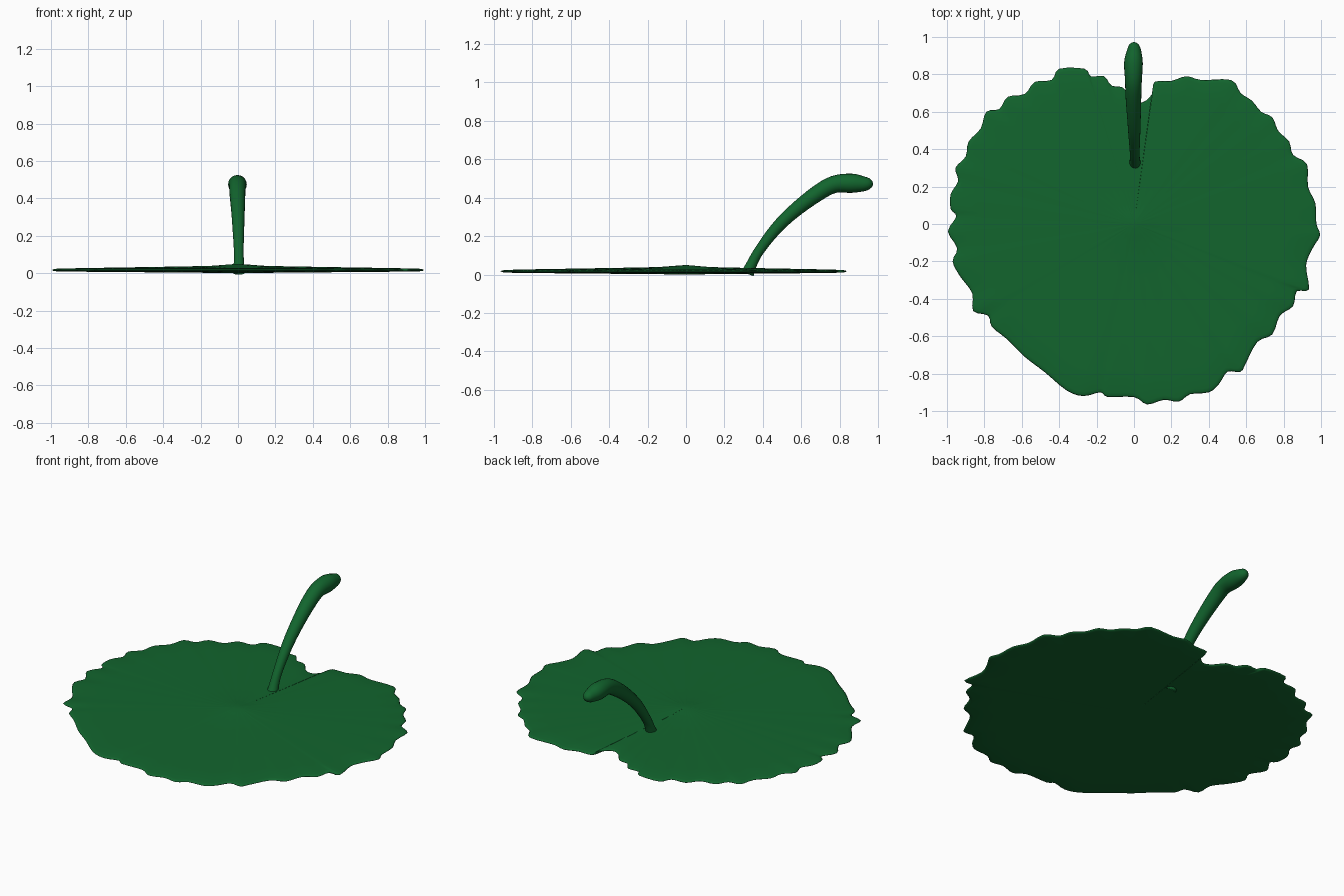
import bpy, bmesh, math
from mathutils import Vector

if "Cube" in bpy.data.objects:
    bpy.data.objects.remove(bpy.data.objects["Cube"])

green = bpy.data.materials.new("leaf_green")
green.diffuse_color = (0.006, 0.13, 0.027, 1)
green.use_nodes = True
green.node_tree.nodes["Principled BSDF"].inputs["Base Color"].default_value = green.diffuse_color

# Ragged leaf outline seen from above, clockwise from the notch
OUTLINE = [
    (.045, .65), (.10, .70), (.11, .76), (.20, .765), (.28, .79), (.36, .77), (.52, .77), (.57, .70),
    (.63, .66), (.68, .60), (.74, .57), (.77, .50), (.83, .44), (.85, .37), (.925, .32), (.93, .20),
    (.97, .11), (.975, 0), (.995, -.06), (.955, -.13), (.92, -.22), (.935, -.35), (.87, -.36), (.85, -.44),
    (.78, -.49), (.74, -.59), (.66, -.63), (.60, -.74), (.57, -.79), (.50, -.79), (.455, -.855), (.40, -.90),
    (.30, -.91), (.24, -.95), (.16, -.94), (.07, -.965), (0, -.925), (-.14, -.925), (-.18, -.90), (-.27, -.92),
    (-.36, -.89), (-.48, -.79), (-.585, -.71), (-.68, -.615), (-.76, -.55), (-.78, -.49), (-.86, -.465), (-.865, -.37),
    (-.93, -.28), (-.97, -.20), (-.945, -.13), (-.995, -.04), (-.95, .04), (-.98, .08), (-.98, .16), (-.94, .23),
    (-.955, .30), (-.90, .36), (-.885, .44), (-.82, .51), (-.79, .60), (-.72, .615), (-.675, .68), (-.585, .695),
    (-.53, .76), (-.44, .77), (-.40, .83), (-.265, .83), (-.23, .79), (-.16, .79), (-.12, .74), (-.06, .73),
    (-.01, .67)]

# Stem centre line and thickness: x, y, z, radius
STEM = [(.006, .32, .005, .034), (.005, .34, .05, .028), (.004, .378, .12, .026), (.002, .465, .235, .031),
        (0, .56, .328, .036), (-.003, .68, .42, .042), (-.003, .77, .469, .045), (-.003, .86, .475, .05),
        (0, .92, .472, .04), (0, .955, .474, .028), (0, .97, .476, .012)]


def smooth(points, steps, closed):
    """Catmull-Rom curve through the points."""
    pts = [Vector(p) for p in points]
    n = len(pts)
    pick = (lambda i: pts[i % n]) if closed else (lambda i: pts[min(max(i, 0), n - 1)])
    out = []
    for i in range(n if closed else n - 1):
        a, b, c, d = (pick(i + k) for k in (-1, 0, 1, 2))
        for s in range(steps):
            t = s / steps
            out.append(.5 * (2 * b + (c - a) * t + (2 * a - 5 * b + 4 * c - d) * t * t
                             + (3 * b - a - 3 * c + d) * t ** 3))
    return out if closed else out + [pts[-1]]


def loft(name, rings, start, end):
    """Skin a row of equal rings and close both ends with a fan."""
    bm = bmesh.new()
    loops = [[bm.verts.new(p) for p in ring] for ring in rings]
    n = len(loops[0])
    for a, b in zip(loops, loops[1:]):
        for i in range(n):
            j = (i + 1) % n
            bm.faces.new((a[i], a[j], b[j], b[i]))
    for loop, tip in ((loops[0], start), (loops[-1], end)):
        v = bm.verts.new(tip)
        for i in range(n):
            bm.faces.new((loop[i], loop[(i + 1) % n], v))
    bmesh.ops.recalc_face_normals(bm, faces=bm.faces)
    mesh = bpy.data.meshes.new(name)
    bm.to_mesh(mesh)
    bm.free()
    mesh.materials.append(green)
    mesh.shade_smooth()
    obj = bpy.data.objects.new(name, mesh)
    bpy.context.collection.objects.link(obj)
    return obj


# Leaf: thin, gently domed sheet with a small raised centre and rounded rim
edge = smooth(OUTLINE, 3, True)
profile = [(.15, .002), (.5, .005), (.85, .008), (.975, .010), (.993, .013), (1, .017), (.993, .021),
           (.975, .024), (.85, .027), (.6, .031), (.3, .036), (.15, .039), (.08, .044), (.03, .048)]
loft("leaf", [[(p.x * f, p.y * f, z) for p in edge] for f, z in profile], (0, 0, 0), (0, 0, .049))

# Stem: curved tube thickening towards its rounded tip
path = smooth(STEM, 4, False)
rings = []
for i, p in enumerate(path):
    t = (path[min(i + 1, len(path) - 1)] - path[max(i - 1, 0)]).xyz.normalized()
    side = t.cross(Vector((0, 0, 1))).normalized()
    up = side.cross(t)
    angles = [math.tau * k / 20 for k in range(20)]
    rings.append([p.xyz + p.w * (side * math.cos(a) + up * math.sin(a)) for a in angles])
loft("stem", rings, path[0].xyz, path[-1].xyz + Vector((0, .003, 0)))
